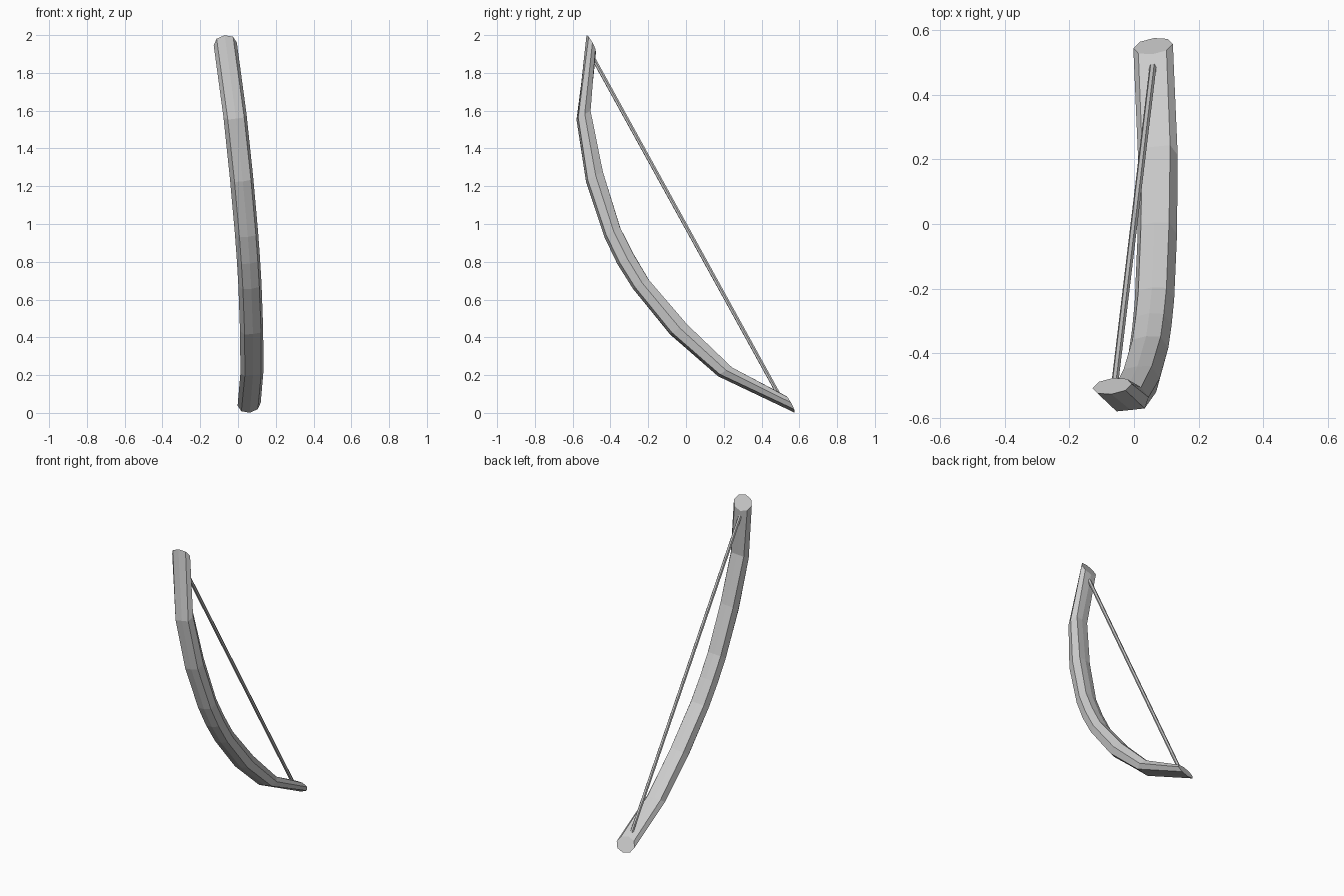
import bpy, bmesh
from mathutils import Vector

if "Cube" in bpy.data.objects:
    bpy.data.objects.remove(bpy.data.objects["Cube"])

# Tilted bow frame: U along the string, N from belly to string, B across the limb
ORIGIN = Vector((0, 0, 0.987))
U = Vector((0.058, 0.482, -0.874)).normalized()
N = Vector((-0.15, 0.86, 0.48))
N = (N - U * N.dot(U)).normalized()
B = U.cross(N)


def place(s, d, b):
    return ORIGIN + U * s + N * d + B * b


def section(shoulder):
    """Eight-sided section as (across, depth); shoulder near 1 gives flat faces."""
    return [(0, -1), (0.71, -shoulder), (1, 0), (0.71, shoulder),
            (0, 1), (-0.71, shoulder), (-1, 0), (-0.71, -shoulder)]


def loft(name, rings):
    bm = bmesh.new()
    loops = [[bm.verts.new(p) for p in ring] for ring in rings]
    for a, c in zip(loops, loops[1:]):
        n = len(a)
        for i in range(n):
            j = (i + 1) % n
            bm.faces.new((a[i], a[j], c[j], c[i]))
    bm.faces.new(loops[0])
    bm.faces.new(loops[-1])
    bmesh.ops.recalc_face_normals(bm, faces=bm.faces)
    mesh = bpy.data.meshes.new(name)
    bm.to_mesh(mesh)
    bm.free()
    obj = bpy.data.objects.new(name, mesh)
    bpy.context.collection.objects.link(obj)
    return obj


HALF_W = 0.062


def tip(sign):
    """Limb tip, cut off parallel to the string."""
    return [place(sign * (1.091 - 0.052 * f), 0.028, HALF_W * b)
            for b, f in section(0.71)]


# Bow limb: distance along, depth, half thickness, shoulder
half = [(0.0, -0.368, 0.051, 0.84), (0.157, -0.361, 0.049, 0.85),
        (0.462, -0.301, 0.051, 0.9), (0.777, -0.193, 0.038, 0.99)]
stations = [(-s, d, t, k) for s, d, t, k in reversed(half[1:])] + half
body = [[place(s, d + t * f, HALF_W * b) for b, f in section(k)]
        for s, d, t, k in stations]
loft("bow_limb", [tip(-1)] + body + [tip(1)])

# Bow string: thin straight six-sided rod
R = 0.011
hexagon = [(1, 0), (0.5, 0.87), (-0.5, 0.87), (-1, 0), (-0.5, -0.87), (0.5, -0.87)]
loft("bow_string", [[place(s, R * y, R * x) for x, y in hexagon]
                    for s in (-1.01, 1.01)])
